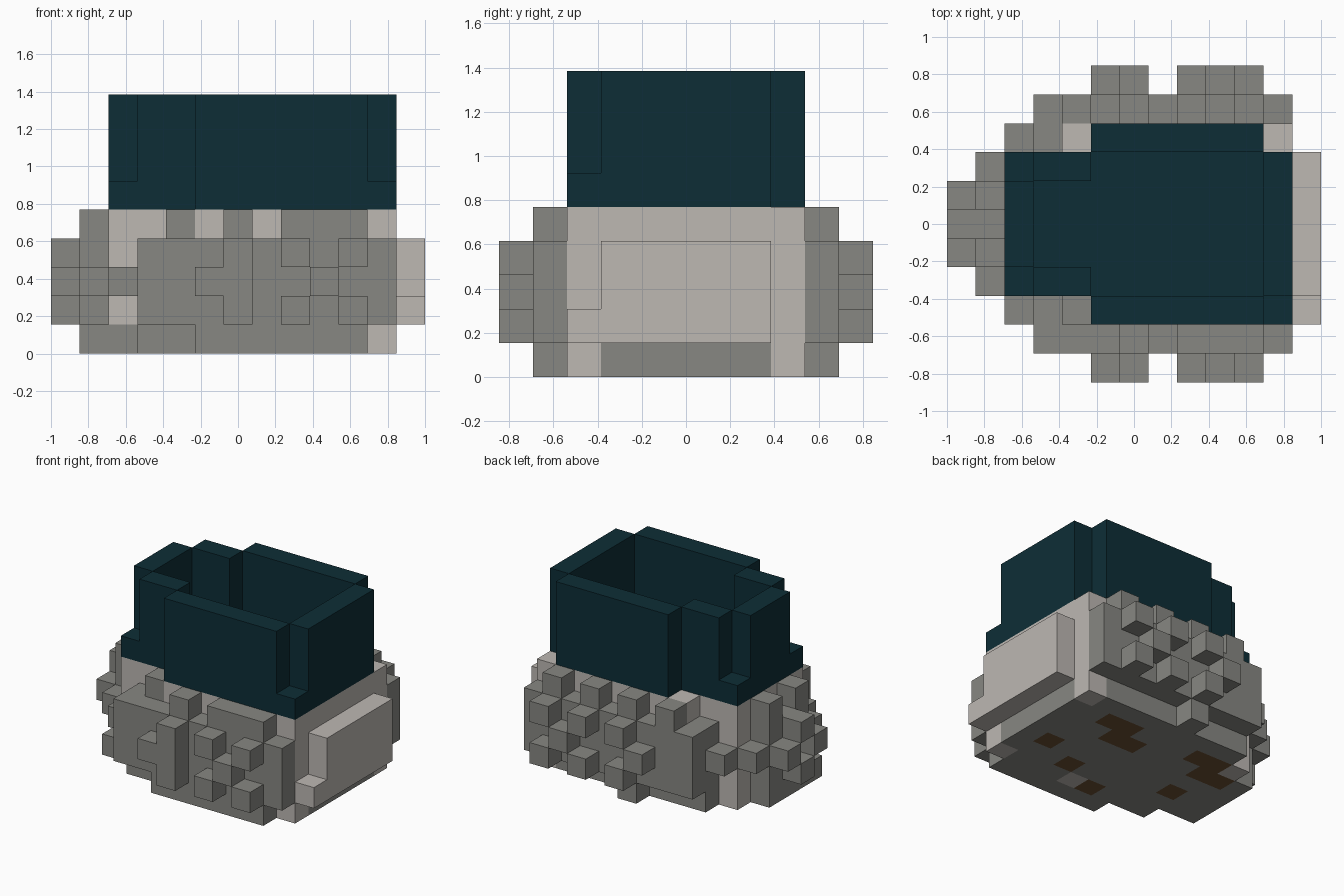
import bpy, bmesh
from mathutils import Vector

if "Cube" in bpy.data.objects:
    bpy.data.objects.remove(bpy.data.objects["Cube"], do_unlink=True)

UNIT = 2 / 13
CENTRE = Vector((6.5, 5.5, 0))


def material(name, r, g, b):
    m = bpy.data.materials.new(name)
    m.diffuse_color = (r, g, b, 1)
    m.use_nodes = True
    bsdf = m.node_tree.nodes["Principled BSDF"]
    bsdf.inputs["Base Color"].default_value = (r, g, b, 1)
    bsdf.inputs["Roughness"].default_value = 0.9
    return m


STONE = material("grey stone", 0.245, 0.245, 0.225)
PALE = material("pale stone", 0.51, 0.48, 0.45)
TEAL = material("dark teal", 0.004, 0.027, 0.037)
SOIL = material("brown soil", 0.15, 0.08, 0.034)

cells = {}      # block position -> part name
parts = {}      # part name -> material


def part(name, mat, *boxes):
    """Fill inclusive block ranges (x0, x1, y0, y1, z0, z1) for one part."""
    parts[name] = mat
    for x0, x1, y0, y1, z0, z1 in boxes:
        for x in range(x0, x1 + 1):
            for y in range(y0, y1 + 1):
                for z in range(z0, z1 + 1):
                    cells[x, y, z] = name


def blocks(name, mat, *spots):
    part(name, mat, *[(x, x, y, y, z, z) for x, y, z in spots])


# Pale core and its grey foot
part("core", PALE, (2, 4, 3, 7, 0, 4), (5, 11, 2, 8, 0, 4))
part("foot", STONE, (2, 10, 3, 7, 0, 0), (5, 10, 2, 8, 0, 0), (11, 11, 3, 7, 0, 0))
blocks("core", PALE, (2, 7, 0))

# Side slab with its low step
part("side_slab", PALE, (12, 12, 3, 7, 1, 3), (12, 12, 2, 2, 1, 1))

# Stone cladding, front and back
part("front_cladding", STONE, (3, 4, 2, 2, 0, 3), (3, 11, 1, 1, 1, 3),
     (5, 10, 1, 1, 0, 0), (8, 10, 1, 1, 4, 4))
blocks("front_cladding", STONE, (4, 2, 4), (6, 1, 4), (2, 2, 2))
part("back_cladding", STONE, (3, 4, 8, 8, 0, 3), (3, 11, 9, 9, 1, 3))
blocks("back_cladding", STONE, (6, 9, 0), (2, 8, 2), *[(x, 9, 4) for x in (4, 6, 8, 10)])
blocks("pale_ledge", PALE, (4, 8, 4))

# Stone cladding on the end
part("end_cladding", STONE, (1, 1, 4, 6, 0, 3), (1, 1, 3, 3, 0, 0), (1, 1, 3, 7, 2, 2))
blocks("end_cladding", STONE, (1, 4, 4), (1, 6, 4))

# Projecting studs
for side, y in (("front", 0), ("back", 10)):
    blocks(side + "_studs", STONE, (5, y, 2), (6, y, 1), (6, y, 3), (9, y, 2),
           *[(x, y, z) for x in (8, 10) for z in (1, 3)])
part("front_studs", STONE, (6, 6, 0, 0, 1, 3))
blocks("end_studs", STONE, (0, 4, 2), (0, 6, 2), (0, 5, 1), (0, 5, 3))

# Patches in the underside
blocks("soil_patches", SOIL, (10, 4, 0), (8, 3, 0), (6, 2, 0), (3, 4, 0))
for x in (3, 8):
    blocks("soil_patches", SOIL, (x + 1, 7, 0), (x, 7, 0), (x, 6, 0), (x - 1, 6, 0))
blocks("pale_patch", PALE, (7, 2, 0))

# Hollow teal basin: floor layer, then stepped walls
part("basin_floor", TEAL, (2, 11, 3, 7, 5, 5), (5, 10, 2, 8, 5, 5), (11, 11, 2, 2, 5, 5))
part("basin_walls", TEAL, (2, 2, 4, 6, 6, 8), (11, 11, 3, 7, 6, 8),
     (3, 4, 3, 3, 6, 8), (3, 4, 7, 7, 6, 8), (5, 10, 2, 2, 6, 8), (5, 10, 8, 8, 6, 8))


def build(name, mat):
    """Mesh the exposed block faces of one part."""
    bm = bmesh.new()
    for cell, owner in cells.items():
        if owner != name:
            continue
        base = Vector(cell)
        for axis in range(3):
            for side in (0, 1):
                step = list(cell)
                step[axis] += 2 * side - 1
                if tuple(step) in cells:
                    continue
                u, v, n = Vector(), Vector(), Vector()
                n[axis], u[(axis + 1) % 3], v[(axis + 2) % 3] = side, 1, 1
                ring = [n, n + u, n + u + v, n + v]
                if not side:
                    ring.reverse()
                bm.faces.new([bm.verts.new((base + p - CENTRE) * UNIT) for p in ring])
    bmesh.ops.remove_doubles(bm, verts=bm.verts, dist=0.0001)
    mesh = bpy.data.meshes.new(name)
    bm.to_mesh(mesh)
    bm.free()
    mesh.materials.append(mat)
    bpy.context.collection.objects.link(bpy.data.objects.new(name, mesh))


for part_name, part_mat in parts.items():
    build(part_name, part_mat)
